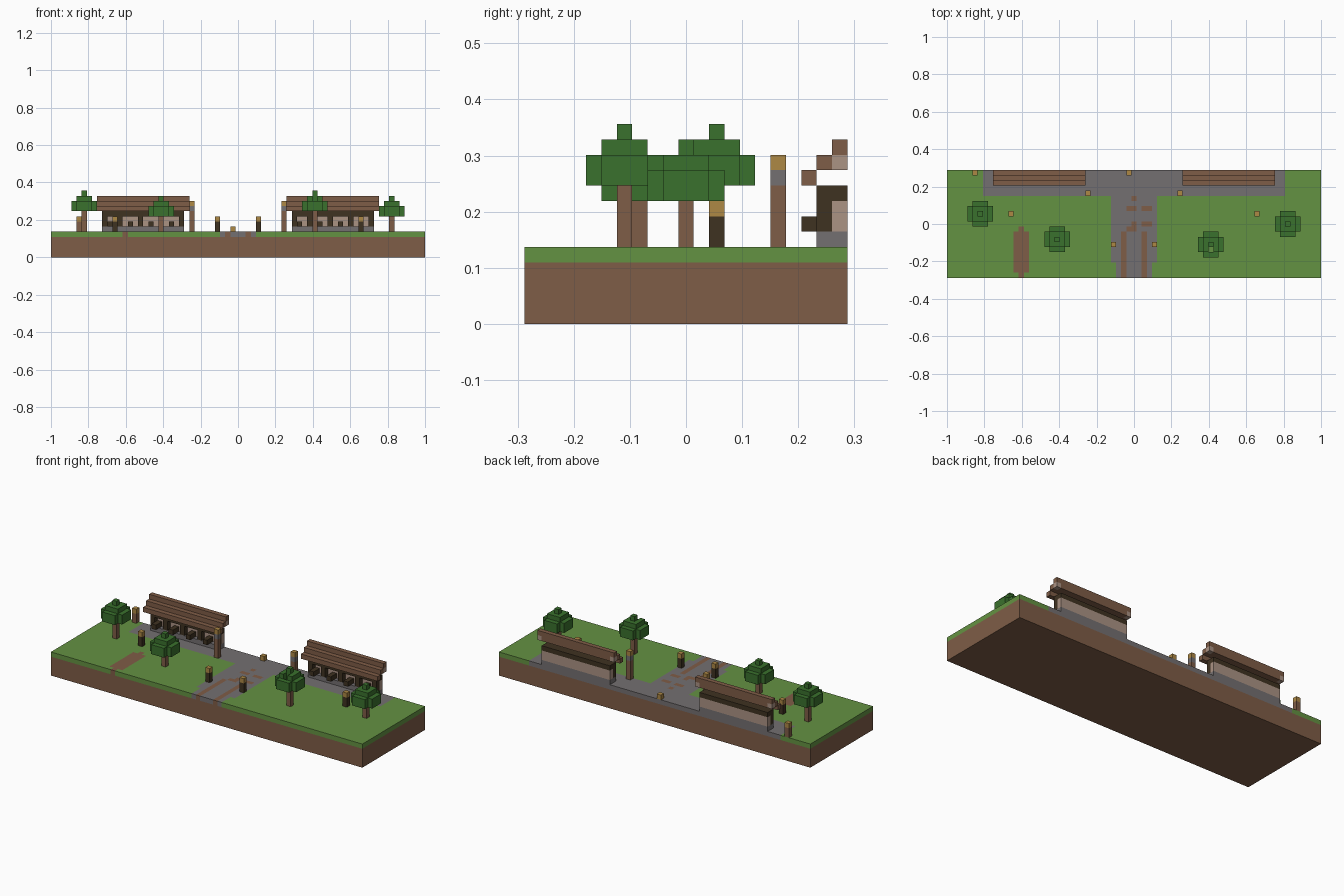
import bpy, bmesh
from mathutils import Vector

if "Cube" in bpy.data.objects:
    bpy.data.objects.remove(bpy.data.objects["Cube"])

NX, NY = 73, 21          # ground size in blocks
B = 2 / NX               # block edge length


def linear(c):
    c /= 255
    return c / 12.92 if c <= 0.04045 else ((c + 0.055) / 1.055) ** 2.4


def material(name, *rgb):
    colour = [linear(c) for c in rgb] + [1]
    m = bpy.data.materials.new(name)
    m.diffuse_color = colour
    m.use_nodes = True
    bsdf = m.node_tree.nodes["Principled BSDF"]
    bsdf.inputs["Base Color"].default_value = colour
    bsdf.inputs["Roughness"].default_value = 0.9
    return m


GRASS = material("grass green", 100, 146, 66)
LEAF = material("leaf green", 58, 113, 45)
BROWN = material("earth brown", 127, 93, 71)
STONE = material("stone grey", 116, 112, 113)
GOLD = material("lamp gold", 173, 136, 69)
DARK = material("dark timber", 63, 50, 33)
TAN = material("plaster tan", 171, 147, 132)


def finish(name, bm, mats):
    mesh = bpy.data.meshes.new(name)
    bm.to_mesh(mesh)
    bm.free()
    for m in mats:
        mesh.materials.append(m)
    obj = bpy.data.objects.new(name, mesh)
    bpy.context.collection.objects.link(obj)
    return obj


def box(xs, ys, zs):
    """Blocks in inclusive index ranges."""
    spans = [(s, s) if isinstance(s, int) else s for s in (xs, ys, zs)]
    rx, ry, rz = (range(a, b + 1) for a, b in spans)
    return {(x, y, z) for x in rx for y in ry for z in rz}


def blocks(name, mat, cells):
    """One mesh holding only the outer faces of a set of blocks."""
    bm = bmesh.new()
    origin = Vector((-1, -NY * B / 2, 0))
    for cell in cells:
        for axis in range(3):
            for side in (0, 1):
                near = list(cell)
                near[axis] += 2 * side - 1
                if tuple(near) in cells:
                    continue
                ring = [(0, 0), (1, 0), (1, 1), (0, 1)]
                if not side:
                    ring.reverse()
                verts = []
                for u, v in ring:
                    p = Vector(cell)
                    p[axis] += side
                    p[(axis + 1) % 3] += u
                    p[(axis + 2) % 3] += v
                    verts.append(bm.verts.new(origin + p * B))
                bm.faces.new(verts)
    bmesh.ops.remove_doubles(bm, verts=bm.verts, dist=B / 100)
    bmesh.ops.dissolve_limit(bm, angle_limit=0.01, verts=bm.verts, edges=bm.edges)
    return finish(name, bm, [mat])


# Earth slab
bm = bmesh.new()
bmesh.ops.create_cube(bm, size=1)
for v in bm.verts:
    v.co = Vector((v.co.x * 2, v.co.y * NY * B, (v.co.z + 0.5) * 4 * B))
finish("earth_base", bm, [BROWN])

# Surface layer: grass, stone path and bare earth chosen per square
SPECKS = {(36, 15), (35, 13), (36, 13), (38, 13), (39, 13), (38, 10),
          (36, 10), (35, 9), (36, 9), (39, 10)}


def ground(i, j):
    if (i in (34, 38) and j <= 8) or (i, j) in SPECKS:
        return 2
    if abs(i - 14) <= (1 if 1 <= j <= 8 else 0) and j <= 9:
        return 2
    if j >= 16 and 7 <= i <= 65:
        return 1
    if abs(i - 36) <= (3 if j < 3 else 4):
        return 1
    return 0


bm = bmesh.new()
bmesh.ops.create_grid(bm, x_segments=NX, y_segments=NY, size=1)
for v in bm.verts:
    v.co = Vector((v.co.x, v.co.y * NY * B / 2, 5 * B))
rim = [e for e in bm.edges if e.is_boundary]
skirt = bmesh.ops.extrude_edge_only(bm, edges=rim)["geom"]
for v in skirt:
    if isinstance(v, bmesh.types.BMVert):
        v.co.z = 4 * B
bmesh.ops.recalc_face_normals(bm, faces=bm.faces)
for f in bm.faces:
    c = f.calc_center_median()
    i = min(int((c.x + 1) / B + 0.001), NX - 1)
    j = min(int(c.y / B + NY / 2 + 0.001), NY - 1)
    f.material_index = ground(i, j)
finish("ground_surface", bm, [GRASS, STONE, BROWN])


# Trees
def tree(name, i, j, low, hollow=False):
    crown = {(i, j, low + 3)} | box((i - 1, i + 1), (j - 1, j + 1), low + 2)
    crown |= box((i - 2, i + 2), (j - 1, j + 1), (low, low + 1))
    crown |= box((i - 1, i + 1), (j - 2, j + 2), (low, low + 1))
    if hollow:
        crown -= box(i, j - 1, (low, low + 2))
    blocks(name + "_crown", LEAF, crown)
    blocks(name + "_trunk", BROWN, box(i, j, (5, low - 1)))


tree("back_right_tree", 6, 12, 9)
tree("front_right_tree", 21, 7, 8)
tree("front_left_tree", 51, 6, 9, hollow=True)
tree("back_left_tree", 66, 10, 8)


# Lamps
def lamp(name, i, j, mats):
    """Stack of (material, height) pieces, from the ground up."""
    z = 5
    for part, (mat, h) in zip(("post", "light", "cap"), mats):
        blocks(name + "_" + part, mat, box(i, j, (z, z + h - 1)))
        z += h


for side, sign in (("right", -1), ("left", 1)):
    lamp(side + "_garden_lamp", 36 + sign * 24, 12, [(DARK, 2), (GOLD, 1)])
    lamp(side + "_path_lamp", 36 + sign * 4, 6, [(DARK, 2), (GOLD, 1)])
    lamp(side + "_tall_lamp", 36 + sign * 9, 16, [(BROWN, 4), (STONE, 1), (GOLD, 1)])
lamp("corner_lamp", 5, 20, [(BROWN, 2), (GOLD, 1)])
blocks("floor_lantern", GOLD, {(35, 20, 5)})


# Pavilions
def pavilion(name, i):
    full, inner = (i, i + 17), (i + 1, i + 16)
    blocks(name + "_foundation", STONE, box(inner, (19, 20), 5))
    blocks(name + "_wall", TAN, box(inner, 20, (6, 7)))
    timber = box(inner, (19, 20), 8)
    for post in (1, 4, 8, 12, 16):
        timber |= box(i + post, 19, (6, 7))
    for seat in (2, 6, 10, 14):
        timber |= box(i + seat, (18, 19), 6)
    blocks(name + "_timber_frame", DARK, timber)
    blocks(name + "_roof_eave", BROWN, box(full, 18, 9))
    blocks(name + "_roof_middle", BROWN, box(full, 19, 10))
    blocks(name + "_roof_ridge", BROWN, box(full, 20, 11))
    blocks(name + "_ridge_beam", BROWN, box(inner, 20, 10))
    blocks(name + "_beam_ends", TAN, {(i, 20, 10), (i + 17, 20, 10)})


pavilion("right_pavilion", 9)
pavilion("left_pavilion", 46)
